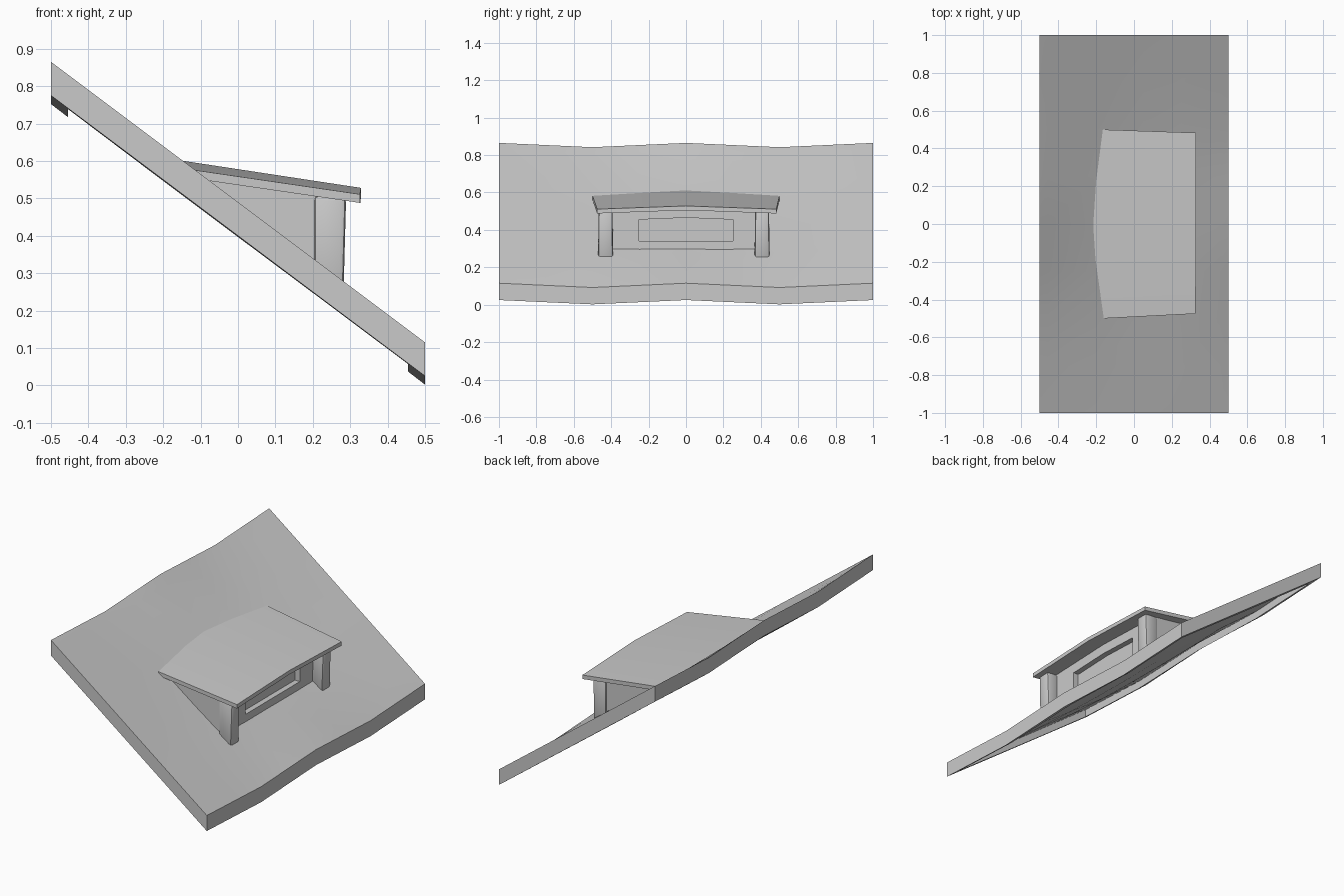
import bpy, bmesh
from math import cos, pi

cube = bpy.data.objects.get("Cube")
if cube:
    bpy.data.objects.remove(cube)

grey = bpy.data.materials.new("plain_grey")
grey.use_nodes = True
colour = (0.59, 0.59, 0.59, 1)
grey.diffuse_color = colour
grey.node_tree.nodes["Principled BSDF"].inputs["Base Color"].default_value = colour


def finish(name, bm, smooth=None):
    bmesh.ops.recalc_face_normals(bm, faces=bm.faces[:])
    mesh = bpy.data.meshes.new(name)
    bm.to_mesh(mesh)
    bm.free()
    mesh.materials.append(grey)
    ob = bpy.data.objects.new(name, mesh)
    bpy.context.collection.objects.link(ob)
    if smooth:
        bpy.ops.object.select_all(action='DESELECT')
        ob.select_set(True)
        bpy.context.view_layer.objects.active = ob
        bpy.ops.object.shade_smooth_by_angle(angle=smooth)


def loft(name, ring_a, ring_b, bevel=0, smooth=None):
    """Solid between two matching outlines."""
    bm = bmesh.new()
    a = [bm.verts.new(p) for p in ring_a]
    b = [bm.verts.new(p) for p in ring_b]
    bm.faces.new(a)
    bm.faces.new(b[::-1])
    for i in range(len(a)):
        j = (i + 1) % len(a)
        bm.faces.new((a[i], b[i], b[j], a[j]))
    if bevel:
        bmesh.ops.bevel(bm, geom=bm.edges[:], offset=bevel, segments=2,
                        profile=0.5, affect='EDGES')
    finish(name, bm, smooth)


def across(name, outline, x0, x1):
    """Prism with a (y, z) outline, running along x."""
    loft(name, [(x0, y, z) for y, z in outline],
         [(x1, y, z) for y, z in outline])


def roof_top(x, y):
    """Sloping surface with wavy ends and a sagging middle."""
    wave = 0.023 * (1 - abs(2 * abs(y) - 1)) * (2 * x) ** 2
    dip = min(1, (x + 0.5) / 0.3, (0.5 - x) / 0.45)
    return 0.49 - 0.75 * x - wave - 0.043 * dip * cos(pi / 2 * y)


# Main roof slab, hollow underneath with a rim
rim, depth, shell = 0.045, 0.09, 0.045
xs = [-0.5, -0.5 + rim, -0.2, 0.05, 0.25, 0.5 - rim, 0.5]
ys = [-1, -1 + rim, -0.75, -0.5, -0.25, 0, 0.25, 0.5, 0.75, 1 - rim, 1]
bm = bmesh.new()
top = [[bm.verts.new((x, y, roof_top(x, y))) for y in ys] for x in xs]
low = [[bm.verts.new((x, y, roof_top(x, y) - depth)) for y in ys] for x in xs]
nx, ny = len(xs) - 1, len(ys) - 1
inner = []
for i in range(nx):
    for j in range(ny):
        for grid in (top, low):
            f = bm.faces.new((grid[i][j], grid[i + 1][j],
                              grid[i + 1][j + 1], grid[i][j + 1]))
            if grid is low and 0 < i < nx - 1 and 0 < j < ny - 1:
                inner.append(f)
for i in range(nx):
    for j in (0, ny):
        bm.faces.new((top[i][j], top[i + 1][j], low[i + 1][j], low[i][j]))
for j in range(ny):
    for i in (0, nx):
        bm.faces.new((top[i][j], top[i][j + 1], low[i][j + 1], low[i][j]))
bmesh.ops.recalc_face_normals(bm, faces=bm.faces[:])
raised = bmesh.ops.extrude_face_region(bm, geom=inner)["geom"]
for v in raised:
    if isinstance(v, bmesh.types.BMVert):
        v.co.z = roof_top(v.co.x, v.co.y) - shell
bmesh.ops.delete(bm, geom=[f for f in inner if f.is_valid], context='FACES')
finish("main_roof", bm, 0.5)

# Low gabled dormer roof, flaring toward the back
thick = 0.023


def gable(points):
    return points + [(x, y, z - thick) for x, y, z in points[::-1]]


loft("dormer_roof",
     gable([(0.326, -0.475, 0.511), (0.329, 0, 0.528), (0.327, 0.483, 0.511)]),
     gable([(-0.16, -0.5, 0.582), (-0.23, 0, 0.613), (-0.165, 0.5, 0.582)]),
     smooth=0.5)

# Front wall built around the window opening
x0, x1 = 0.19, 0.222
side, win, sill, head = 0.4, 0.25, 0.34, 0.455
across("wall_below_window", [(-side, 0.285), (side, 0.285), (side, sill), (-side, sill)], x0, x1)
across("wall_above_window",
       [(-side, head), (-win, head), (0, head + 0.01), (win, head), (side, head),
        (side, 0.513), (0, 0.531), (-side, 0.513)], x0, x1)
for s, label in ((-1, "right"), (1, "left")):
    across("wall_beside_window_" + label,
           [(s * win, sill), (s * side, sill), (s * side, head), (s * win, head)], x0, x1)
across("window_pane", [(-win, sill), (win, sill), (win, head), (0, head + 0.01), (-win, head)],
       x0 - 0.005, x0)

# Side walls and rounded corner posts
for s, y, label in ((-1, -0.43, "right"), (1, 0.407, "left")):
    outline = [(-0.13, 0.562), (0.21, 0.513), (0.21, 0.31), (-0.13, 0.53)]
    loft("side_wall_" + label, [(x, y, z) for x, z in outline],
         [(x, y + s * 0.03, z) for x, z in outline])

    def square(back_z, front_z, front, half):
        return [(0.203, y - half, back_z), (front, y - half, front_z),
                (front, y + half, front_z), (0.203, y + half, back_z)]
    loft("post_" + label, square(0.3, 0.245, 0.282, 0.04),
         square(0.508, 0.502, 0.289, 0.037), 0.012, 0.7)
